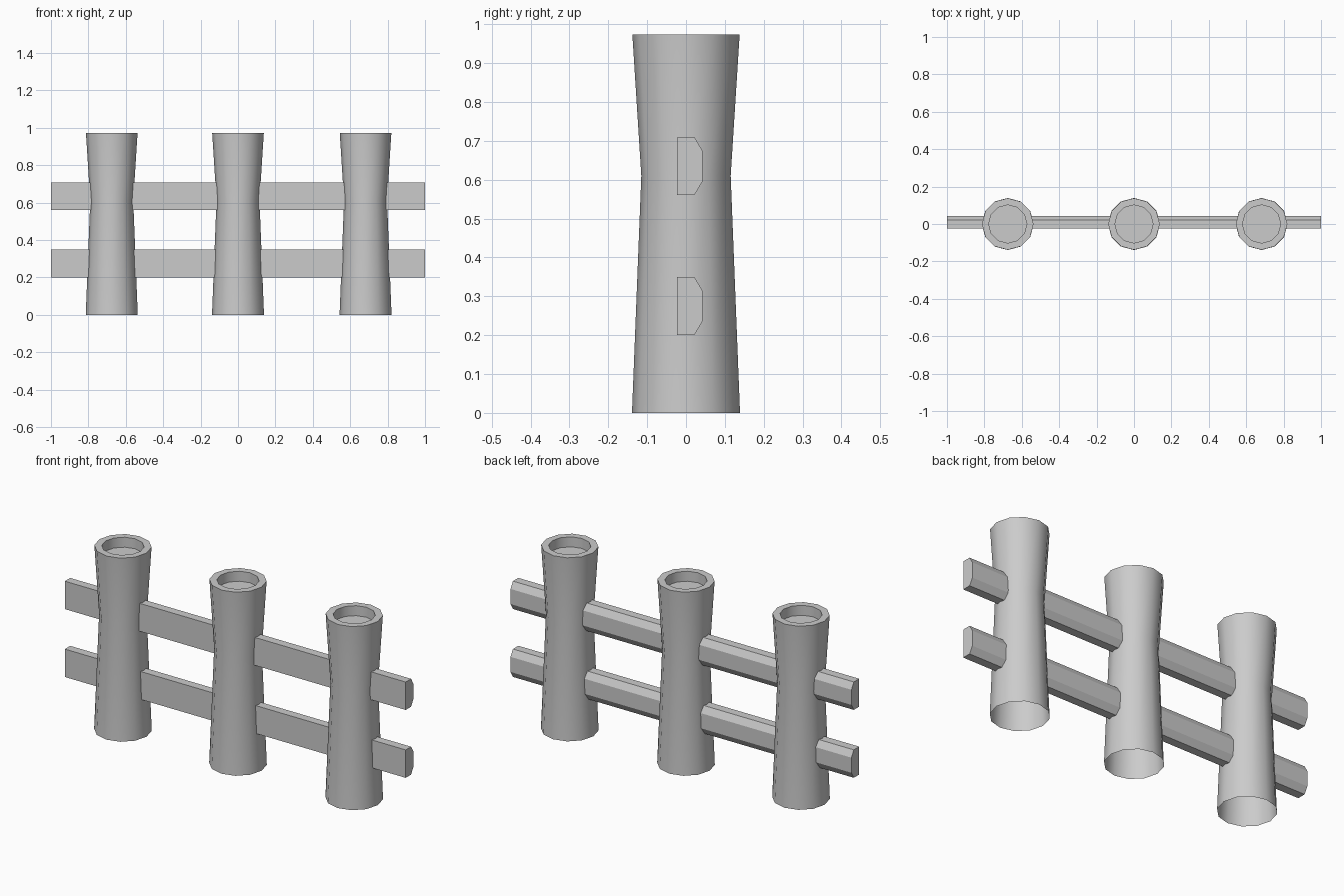
import bpy, bmesh, math

cube = bpy.data.objects.get("Cube")
if cube:
    bpy.data.objects.remove(cube, do_unlink=True)

SIDES = 12

grey = bpy.data.materials.new("plain_grey")
grey.use_nodes = True
grey.diffuse_color = (0.6, 0.6, 0.6, 1)
grey.node_tree.nodes["Principled BSDF"].inputs["Base Color"].default_value = (0.6, 0.6, 0.6, 1)


def add_object(name, bm, location):
    mesh = bpy.data.meshes.new(name)
    bm.to_mesh(mesh)
    bm.free()
    mesh.materials.append(grey)
    obj = bpy.data.objects.new(name, mesh)
    obj.location = location
    bpy.context.collection.objects.link(obj)
    return obj


def make_post(name, x):
    """Waisted tube, open underneath, with a shallow cup in its top."""
    profile = [(0.139, 0), (0.115, 0.61), (0.138, 0.973), (0.102, 0.973), (0.102, 0.92)]
    bm = bmesh.new()
    rings = []
    for radius, z in profile:
        angles = [2 * math.pi * i / SIDES for i in range(SIDES)]
        rings.append([bm.verts.new((radius * math.cos(a), radius * math.sin(a), z))
                      for a in angles])
    for low, high in zip(rings, rings[1:]):
        for i in range(SIDES):
            j = (i + 1) % SIDES
            bm.faces.new((low[i], low[j], high[j], high[i]))
    bm.faces.new(rings[-1])
    post = add_object(name, bm, (x, 0, 0))
    # Round sides shade smoothly, the rim and cup stay crisp
    bpy.ops.object.select_all(action="DESELECT")
    post.select_set(True)
    bpy.context.view_layer.objects.active = post
    bpy.ops.object.shade_smooth_by_angle(angle=math.radians(45))


def make_rail(name, z):
    """Flat-fronted plank with chamfered back edges."""
    section = [(-0.023, -0.074), (0.022, -0.074), (0.042, -0.04),
               (0.042, 0.04), (0.022, 0.074), (-0.023, 0.074)]
    bm = bmesh.new()
    end = bm.faces.new([bm.verts.new((-1, y, h)) for y, h in section])
    extruded = bmesh.ops.extrude_face_region(bm, geom=[end], use_keep_orig=True)
    verts = [g for g in extruded["geom"] if isinstance(g, bmesh.types.BMVert)]
    bmesh.ops.translate(bm, verts=verts, vec=(2, 0, 0))
    bmesh.ops.recalc_face_normals(bm, faces=bm.faces)
    add_object(name, bm, (0, 0, z))


for name, x in (("right_post", -0.675), ("middle_post", 0), ("left_post", 0.682)):
    make_post(name, x)

for name, z in (("lower_rail", 0.275), ("upper_rail", 0.635)):
    make_rail(name, z)
